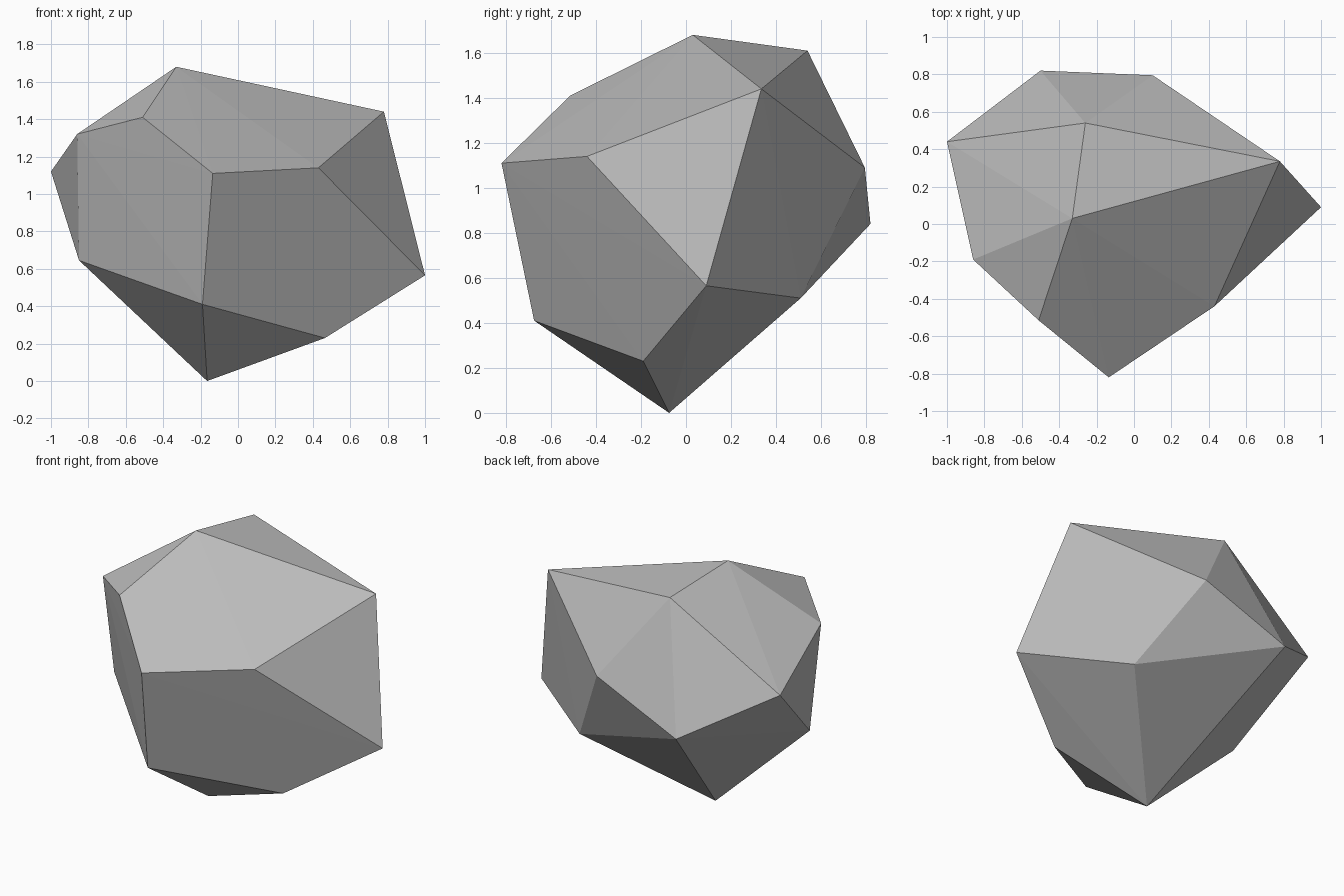
import bpy
import bmesh

# Remove the default cube
default = bpy.data.objects.get("Cube")
if default:
    bpy.data.objects.remove(default, do_unlink=True)


def make_material(name, value):
    """Plain grey stone material."""
    colour = (value, value, value, 1.0)
    material = bpy.data.materials.new(name)
    material.use_nodes = True
    material.diffuse_color = colour
    shader = material.node_tree.nodes["Principled BSDF"]
    shader.inputs["Base Color"].default_value = colour
    shader.inputs["Roughness"].default_value = 0.9
    return material


def make_stone(name, corners, material):
    """Faceted convex stone wrapped around its corner points."""
    bm = bmesh.new()
    for corner in corners:
        bm.verts.new(corner)
    bmesh.ops.convex_hull(bm, input=bm.verts[:])
    bmesh.ops.recalc_face_normals(bm, faces=bm.faces[:])
    for face in bm.faces:
        face.smooth = False
    mesh = bpy.data.meshes.new(name)
    bm.to_mesh(mesh)
    bm.free()
    mesh.materials.append(material)
    stone = bpy.data.objects.new(name, mesh)
    bpy.context.collection.objects.link(stone)
    return stone


# Crown of the rock
crown = [
    (-.33, .03, 1.68), (-.26, .54, 1.61), (.78, .335, 1.44),
    (-.51, -.515, 1.41), (-.86, -.19, 1.32),
]

# Widest ring around the middle
girdle = [
    (-.135, -.82, 1.11), (.43, -.44, 1.14), (-1, .44, 1.12),
    (.1, .795, 1.09), (-.5, .82, .84),
]

# Underside tapering to one resting point
base = [
    (-.85, -.085, .645), (1, .09, .565), (.425, .51, .51),
    (-.19, -.675, .41), (.465, -.19, .23), (-.165, -.075, 0),
]

make_stone("rock", crown + girdle + base, make_material("stone grey", .5))
